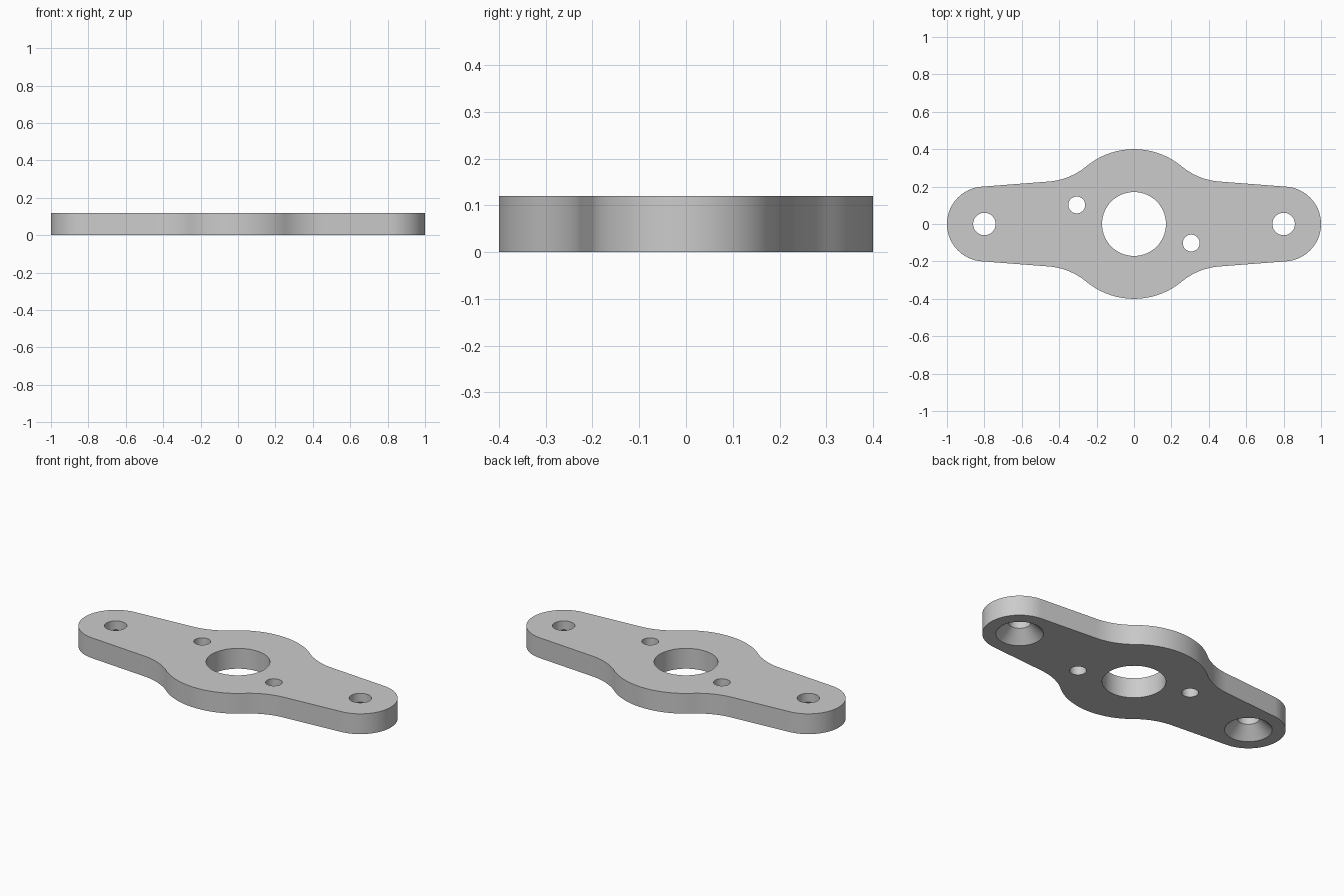
import bpy, bmesh
from math import sin, cos, acos, pi, radians
from mathutils import Vector

if "Cube" in bpy.data.objects:
    bpy.data.objects.remove(bpy.data.objects["Cube"])

THICK, OVER = 0.12, 0.02
HUB_R, END_R, END_X, FILLET_R = 0.4, 0.2, 0.8, 0.36
SCREW_R, SINK = 0.06, 0.068
TAPER = radians(4.4)


def arc(cx, cy, r, start, end, steps):
    """Points along an arc, angles in radians."""
    return [Vector((cx + r * cos(start + (end - start) * i / steps),
                    cy + r * sin(start + (end - start) * i / steps)))
            for i in range(steps + 1)]


def circle(x, y, r, steps=64):
    return arc(x, y, r, 0, 2 * pi, steps)[:-1]


def plate_outline():
    """Quarter outline (end arc, taper, fillet, hub arc) mirrored both ways."""
    normal = pi / 2 - TAPER
    reach = END_X * sin(TAPER) + END_R + FILLET_R
    hub = normal - acos(reach / (HUB_R + FILLET_R))
    fx, fy = (HUB_R + FILLET_R) * cos(hub), (HUB_R + FILLET_R) * sin(hub)
    quarter = arc(END_X, 0, END_R, 0, normal, 24)
    quarter += arc(fx, fy, FILLET_R, normal - pi, hub - pi, 16)
    quarter += arc(0, 0, HUB_R, hub, pi / 2, 20)[1:]
    half = quarter + [Vector((-p.x, p.y)) for p in reversed(quarter[:-1])]
    return half + [Vector((p.x, -p.y)) for p in reversed(half[1:-1])]


def solid(name, shells):
    """Closed solids, each skinned through its (points, height) levels."""
    bm = bmesh.new()
    for levels in shells:
        rings = [[bm.verts.new((p.x, p.y, z)) for p in pts] for pts, z in levels]
        n = len(rings[0])
        for low, high in zip(rings, rings[1:]):
            for i in range(n):
                j = (i + 1) % n
                bm.faces.new((low[i], low[j], high[j], high[i]))
        bm.faces.new(rings[0][::-1])
        bm.faces.new(rings[-1])
    mesh = bpy.data.meshes.new(name)
    bm.to_mesh(mesh)
    bm.free()
    obj = bpy.data.objects.new(name, mesh)
    bpy.context.collection.objects.link(obj)
    return obj


# Plate body
rim = plate_outline()
plate = solid("mounting_plate", [[(rim, 0), (rim, THICK)]])

# Central bore and the two small offset holes
holes = []
for x, y, r in ((0, 0, 0.171), (-0.306, 0.102, 0.045), (0.306, -0.102, 0.045)):
    hole = circle(x, y, r)
    holes.append([(hole, -OVER), (hole, THICK + OVER)])

# End screw holes, countersunk at 45 degrees from below
for x in (-END_X, END_X):
    bore = circle(x, 0, SCREW_R)
    mouth = circle(x, 0, SCREW_R + SINK + OVER)
    holes.append([(mouth, -OVER), (bore, SINK), (bore, THICK + OVER)])
cutter = solid("hole_cutter", holes)
cutter.hide_render = True

# Plain grey finish
grey = bpy.data.materials.new("plain_grey")
grey.use_nodes = True
colour = (0.6, 0.6, 0.6, 1)
grey.diffuse_color = colour
grey.node_tree.nodes["Principled BSDF"].inputs["Base Color"].default_value = colour
for obj in (plate, cutter):
    obj.data.materials.append(grey)

# Drill the holes, then discard the cutter
bpy.ops.object.select_all(action='DESELECT')
plate.select_set(True)
bpy.context.view_layer.objects.active = plate
drill = plate.modifiers.new("drill", 'BOOLEAN')
drill.operation = 'DIFFERENCE'
drill.solver = 'EXACT'
drill.object = cutter
bpy.ops.object.modifier_apply(modifier=drill.name)
bpy.data.objects.remove(cutter)

# Smooth round walls, crisp edges
bpy.ops.object.shade_smooth_by_angle(angle=radians(30))
